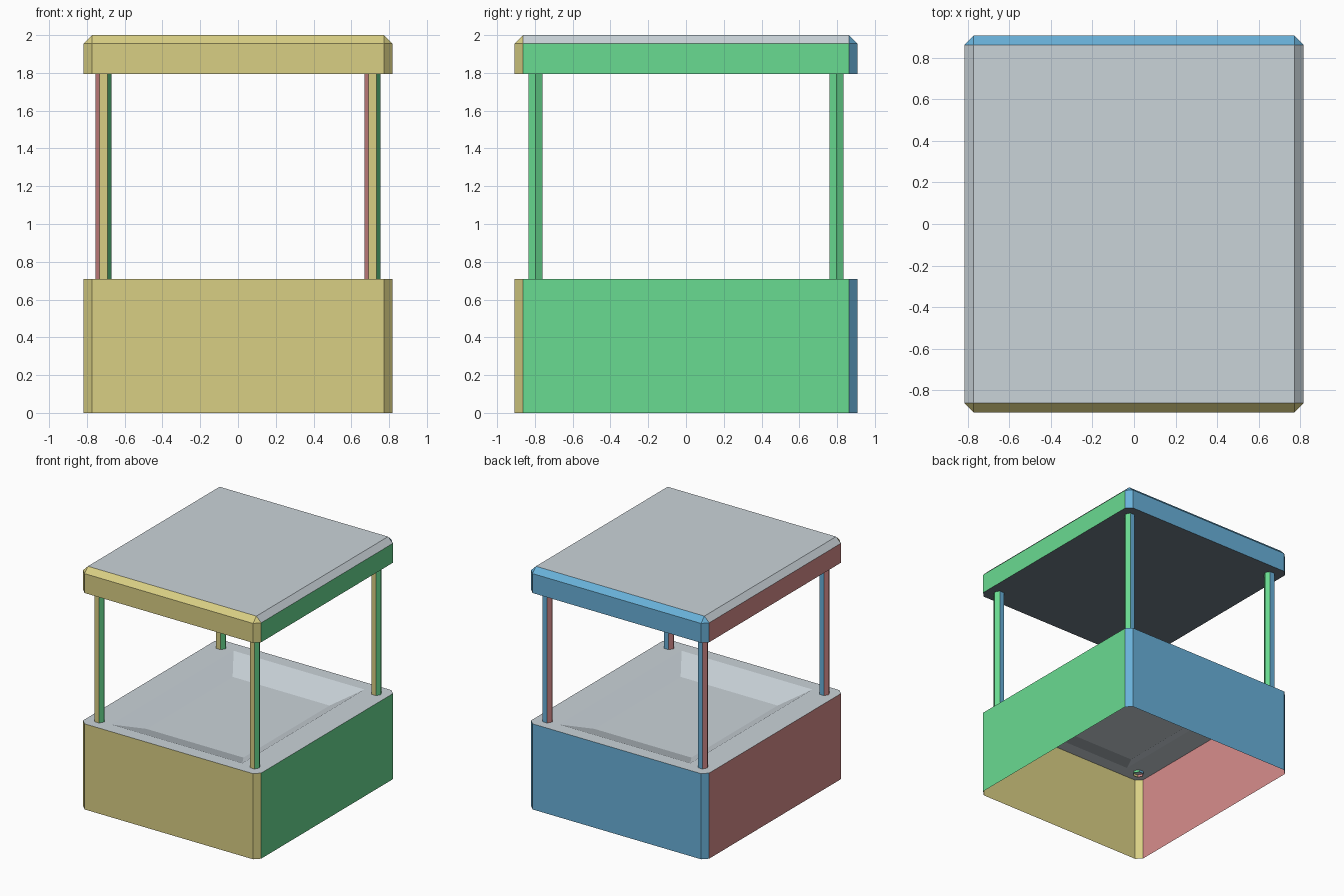
import bpy, bmesh, math

default = bpy.data.objects.get("Cube")
if default:
    bpy.data.objects.remove(default, do_unlink=True)

HX, HY, CH = 0.817, 0.907, 0.044      # half width, half depth, corner chamfer
BASE_TOP, ROOF_LOW, ROOF_TOP = 0.71, 1.795, 2.0


def make_material(name, rgb):
    linear = [((c / 255 + 0.055) / 1.055) ** 2.4 for c in rgb] + [1]
    m = bpy.data.materials.new(name)
    m.use_nodes = True
    m.diffuse_color = linear
    m.node_tree.nodes["Principled BSDF"].inputs["Base Color"].default_value = linear
    return m


MATERIALS = [
    make_material("yellow", (217, 207, 132)),
    make_material("blue", (105, 177, 217)),
    make_material("green", (105, 219, 145)),
    make_material("red", (216, 141, 140)),
    make_material("pale grey", (202, 211, 217)),
    make_material("dark grey", (110, 122, 134)),
]
YELLOW, BLUE, GREEN, RED, PALE, DARK = range(6)


def colour_for(n):
    """Each side of the model has its own colour, front and back winning at corners."""
    if abs(n.y) > 0.55:
        return BLUE if n.y > 0 else YELLOW
    if abs(n.z) > 0.5:
        return PALE if n.z > 0 else DARK
    return GREEN if n.x > 0 else RED


def finish(name, bm):
    bm.normal_update()
    for f in bm.faces:
        f.material_index = colour_for(f.normal)
    mesh = bpy.data.meshes.new(name)
    bm.to_mesh(mesh)
    bm.free()
    for m in MATERIALS:
        mesh.materials.append(m)
    obj = bpy.data.objects.new(name, mesh)
    bpy.context.collection.objects.link(obj)
    return obj


def ring(bm, points, z):
    return [bm.verts.new((x, y, z)) for x, y in points]


def walls(bm, low, high):
    n = len(low)
    for i in range(n):
        j = (i + 1) % n
        bm.faces.new((low[i], low[j], high[j], high[i]))


def rectangle(x, y):
    return [(-x, -y), (x, -y), (x, y), (-x, y)]


# Base: thin open-bottomed box with chamfered corners and a shallow basin on top
outline = []
for sx, sy in rectangle(1, 1):
    pair = [(sx * HX, sy * (HY - CH)), (sx * (HX - CH), sy * HY)]
    outline += pair if sx * sy > 0 else pair[::-1]
    if sx * sy > 0:
        continue
# Keep each corner pair in counter-clockwise order
outline.sort(key=lambda p: math.atan2(p[1], p[0]))

bm = bmesh.new()
bottom = ring(bm, outline, 0)
top = ring(bm, outline, BASE_TOP)
rim = ring(bm, rectangle(0.6, 0.8), BASE_TOP)
floor = ring(bm, rectangle(0.445, 0.565), BASE_TOP - 0.085)
walls(bm, bottom, top)
for k in range(4):
    a, b, c = top[2 * k], top[2 * k + 1], top[(2 * k + 2) % 8]
    bm.faces.new((a, b, rim[k]))
    bm.faces.new((b, c, rim[(k + 1) % 4], rim[k]))
walls(bm, rim, floor)
bm.faces.new(floor)
finish("base_with_basin", bm)

# Roof: closed slab, bevelled on every edge except the lower ones
bm = bmesh.new()
low = ring(bm, rectangle(HX, HY), ROOF_LOW)
high = ring(bm, rectangle(HX, HY), ROOF_TOP)
walls(bm, low, high)
bm.faces.new(low[::-1])
bm.faces.new(high)
edges = [e for e in bm.edges if any(v.co.z > ROOF_LOW + 0.1 for v in e.verts)]
bmesh.ops.bevel(bm, geom=edges, offset=CH, offset_type='OFFSET', segments=1,
                profile=0.5, affect='EDGES')
finish("roof", bm)


# Posts: open six-sided tubes reaching just through the base top
def post(name, x, y, radius=0.0425):
    bm = bmesh.new()
    hexagon = [(x + radius * math.cos(i * math.pi / 3),
                y + radius * math.sin(i * math.pi / 3)) for i in range(6)]
    walls(bm, ring(bm, hexagon, BASE_TOP - 0.02), ring(bm, hexagon, ROOF_LOW + 0.01))
    finish(name, bm)


for side, sx in (("left", 1), ("right", -1)):
    for end, sy in (("front", -1), ("back", 1)):
        post(f"{end}_{side}_post", sx * 0.7125, sy * 0.796)
